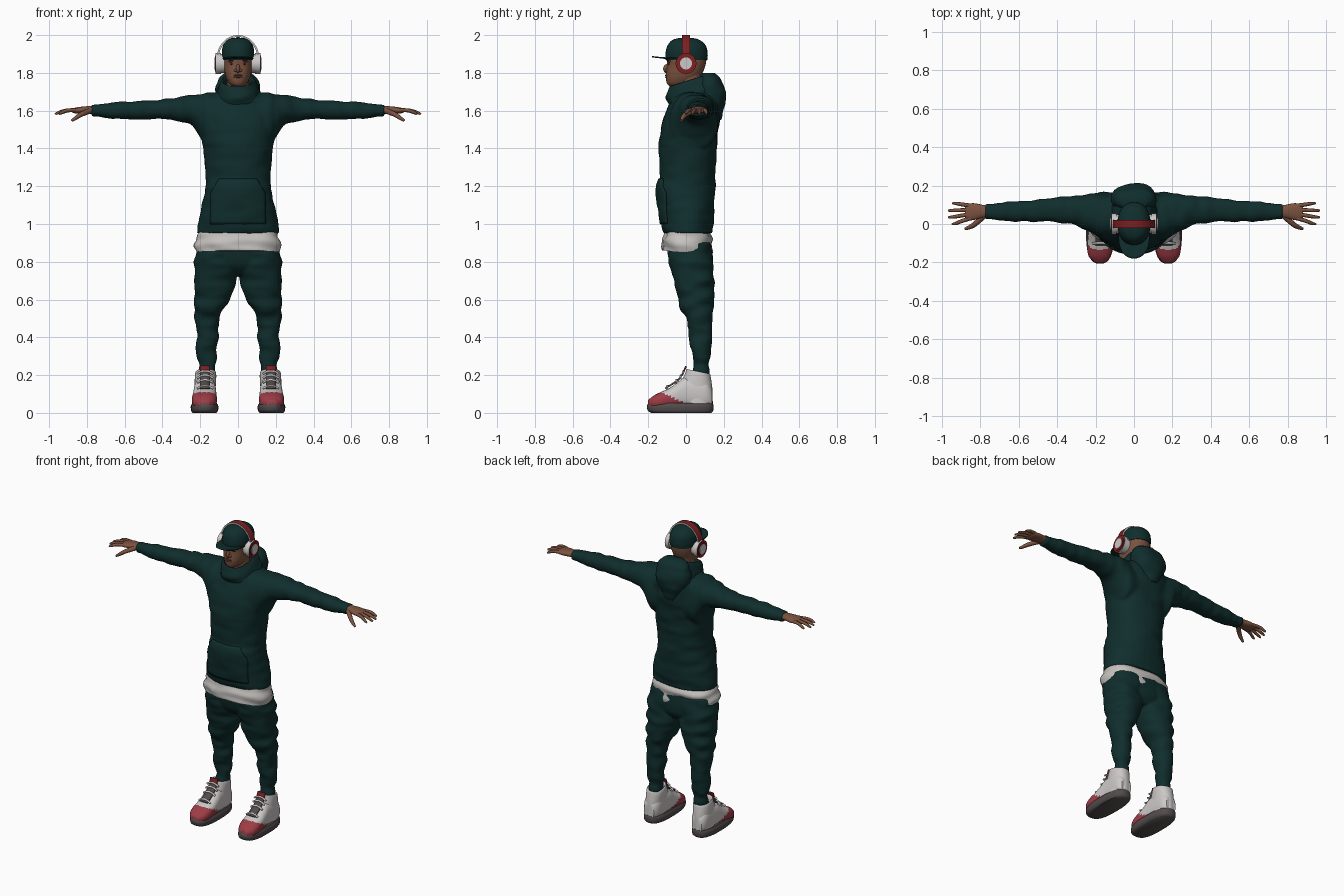
import bpy, bmesh, math
from mathutils import Vector, Matrix, noise

if "Cube" in bpy.data.objects:
    bpy.data.objects.remove(bpy.data.objects["Cube"], do_unlink=True)


def material(name, *rgb):
    mat = bpy.data.materials.new(name)
    mat.use_nodes = True
    mat.diffuse_color = (*rgb, 1)
    mat.node_tree.nodes["Principled BSDF"].inputs["Base Color"].default_value = (*rgb, 1)
    return mat


green = material("dark green cloth", .005, .027, .026)
white = material("white cloth", .55, .53, .51)
skin = material("brown skin", .2, .085, .05)
dark = material("dark brown", .04, .018, .012)
lip = material("lip brown", .14, .055, .04)
rose = material("shoe red", .34, .045, .06)
red = material("deep red", .2, .014, .016)
pale = material("pale leather", .6, .58, .57)
grey = material("sole grey", .085, .07, .072)

SIDES = ((1, "left"), (-1, "right"))


def spline(rows, steps):
    """Smoothly interpolated rows of numbers."""
    out = []
    for i in range(len(rows) - 1):
        quad = [rows[max(i - 1, 0)], rows[i], rows[i + 1], rows[min(i + 2, len(rows) - 1)]]
        for k in range(steps):
            t = k / steps
            out.append([b + t * ((c - a) + t * ((2 * a - 5 * b + 4 * c - d) + t * (3 * (b - c) + d - a))) / 2
                        for a, b, c, d in zip(*quad)])
    return out + [list(rows[-1])]


def loft(bm, axis, rows, power=2.2, tilt=0, folds=0, side=1, n=32, steps=5):
    """Closed skin over rounded sections; rows of four are symmetric in x."""
    rows = [(r[0], -r[1], *r[1:]) if len(r) == 4 else r for r in rows]
    rings = []
    for pos, a0, a1, b0, b1 in spline(rows, steps):
        ring = []
        for k in range(n):
            c, s = math.cos(math.tau * k / n), math.sin(math.tau * k / n)
            u = math.copysign(abs(c) ** (2 / power), c)
            v = math.copysign(abs(s) ** (2 / power), s)
            a = (a0 + a1) / 2 + (a1 - a0) / 2 * u
            b = (b0 + b1) / 2 + (b1 - b0) / 2 * v
            if folds:
                f = folds * noise.noise(Vector((pos * 22, a * 9, b * 9)))
                a, b = a + f * u, b + f * v
            p = {"x": (pos, a, b), "y": (a, pos, b), "z": (a, b, pos + tilt * b)}[axis]
            ring.append(bm.verts.new((p[0] * side, p[1], p[2])))
        rings.append(ring)
    for low, high in zip(rings, rings[1:]):
        for k in range(n):
            j = (k + 1) % n
            bm.faces.new((low[k], low[j], high[j], high[k]))
    bm.faces.new(rings[0])
    bm.faces.new(rings[-1])


def blob(bm, centre, radii):
    place = Matrix.Translation(centre) @ Matrix.Diagonal((*radii, 1))
    bmesh.ops.create_uvsphere(bm, u_segments=16, v_segments=10, radius=1, matrix=place)


def grid(bm, rows):
    rows = [[bm.verts.new(p) for p in row] for row in rows]
    for r, q in zip(rows, rows[1:]):
        for k in range(len(r) - 1):
            bm.faces.new((r[k], r[k + 1], q[k + 1], q[k]))


def finish(bm, name, mats, rule=None, voxel=0, thick=0):
    bmesh.ops.recalc_face_normals(bm, faces=bm.faces)
    for face in bm.faces:
        face.smooth = True
        if rule:
            face.material_index = rule(face)
    mesh = bpy.data.meshes.new(name)
    bm.to_mesh(mesh)
    bm.free()
    obj = bpy.data.objects.new(name, mesh)
    bpy.context.collection.objects.link(obj)
    for mat in mats:
        mesh.materials.append(mat)
    if voxel:
        mod = obj.modifiers.new("fuse", "REMESH")
        mod.mode, mod.voxel_size, mod.use_smooth_shade = "VOXEL", voxel, True
        mod = obj.modifiers.new("soften", "SMOOTH")
        mod.iterations = 3
    else:
        bpy.ops.object.select_all(action="DESELECT")
        obj.select_set(True)
        bpy.context.view_layer.objects.active = obj
        bpy.ops.object.shade_smooth_by_angle(angle=math.radians(50))
    if thick:
        mod = obj.modifiers.new("thickness", "SOLIDIFY")
        mod.thickness, mod.offset = thick, 0
    return obj


def tube(name, points, radius, mat, taper=None):
    curve = bpy.data.curves.new(name, "CURVE")
    curve.dimensions, curve.bevel_depth, curve.bevel_resolution = "3D", radius, 2
    curve.use_fill_caps = True
    line = curve.splines.new("NURBS")
    line.points.add(len(points) - 1)
    line.use_endpoint_u, line.order_u = True, 3
    for i, (point, co) in enumerate(zip(line.points, points)):
        point.co = (*co, 1)
        point.radius = taper[i] if taper else 1
    curve.materials.append(mat)
    bpy.context.collection.objects.link(bpy.data.objects.new(name, curve))


# Hoodie: torso fused with both sleeves
bm = bmesh.new()
loft(bm, "z", [(.95, .218, -.118, .14), (1.0, .214, -.13, .145), (1.1, .192, -.148, .15),
               (1.19, .174, -.157, .157), (1.25, .17, -.14, .155), (1.4, .183, -.143, .163),
               (1.5, .2, -.135, .172), (1.6, .195, -.105, .178), (1.66, .16, -.08, .175),
               (1.71, .1, -.06, .15)], folds=.008)
for side, _ in SIDES:
    loft(bm, "x", [(.06, -.09, .16, 1.36, 1.7), (.16, -.085, .165, 1.39, 1.695), (.2, -.06, .16, 1.46, 1.69),
                   (.25, -.03, .155, 1.525, 1.682), (.32, -.005, .147, 1.547, 1.672), (.4, .008, .137, 1.553, 1.66),
                   (.5, .012, .128, 1.556, 1.657), (.6, .015, .12, 1.556, 1.647), (.7, .02, .112, 1.563, 1.638),
                   (.74, .025, .108, 1.568, 1.636), (.775, .027, .105, 1.57, 1.634)], folds=.009, side=side)
hoodie = finish(bm, "hoodie", [green], voxel=.009)

# Front pocket wrapped on the hoodie
bm = bmesh.new()
rows = []
for i in range(15):
    z = 1 + i * .017
    half = .145 if z < 1.16 else .145 - (z - 1.16) * .6
    rows.append([(half * k / 10, -.25, z) for k in range(-10, 11)])
grid(bm, rows)
pocket = finish(bm, "front_pocket", [green], thick=.008)
wrap = pocket.modifiers.new("wrap", "SHRINKWRAP")
wrap.target, wrap.wrap_method, wrap.wrap_mode = hoodie, "PROJECT", "ABOVE_SURFACE"
wrap.use_project_y, wrap.offset = True, .003
pocket.modifiers.move(1, 0)

# Collar and lowered hood
bm = bmesh.new()
loft(bm, "z", [(1.64, .125, -.085, .16), (1.68, .118, -.1, .175), (1.72, .105, -.1, .165), (1.75, .092, -.088, .14),
               (1.755, .082, -.078, .12), (1.74, .074, -.07, .105), (1.69, .07, -.06, .09)], tilt=.32, folds=.012)
loft(bm, "z", [(1.55, .03, .13, .178), (1.6, .072, .1, .2), (1.66, .11, .06, .21), (1.72, .118, .05, .206),
               (1.77, .1, .065, .18), (1.8, .065, .085, .145)], folds=.012)
finish(bm, "hood", [green])

# Undershirt hem
bm = bmesh.new()
loft(bm, "z", [(.85, .222, -.122, .132), (.88, .226, -.126, .136), (.93, .22, -.12, .135), (.98, .2, -.1, .12)],
     power=2.4, tilt=-.08, folds=.016)
finish(bm, "undershirt", [white])

# Trousers: hips fused with both legs
bm = bmesh.new()
loft(bm, "z", [(.73, .05, -.03, .11), (.78, .18, -.08, .14), (.86, .215, -.1, .14), (.92, .21, -.1, .13)])
for side, _ in SIDES:
    loft(bm, "z", [(.9, .0, .215, -.1, .13), (.8, .0, .23, -.09, .142), (.72, .004, .232, -.07, .146),
                   (.66, .02, .232, -.055, .146), (.6, .045, .231, -.042, .144), (.54, .08, .229, -.027, .142),
                   (.5, .097, .226, -.004, .14), (.4, .105, .217, .018, .137), (.3, .112, .216, .034, .128),
                   (.25, .12, .208, .034, .125), (.17, .128, .205, .03, .12)], folds=.014, side=side)
finish(bm, "trousers", [green], voxel=.008)

# Head with nose
bm = bmesh.new()
loft(bm, "z", [(1.66, .062, -.04, .08), (1.75, .058, -.05, .078), (1.82, .06, -.04, .09)])
loft(bm, "z", [(1.728, .025, -.085, .01), (1.742, .045, -.1, .04), (1.77, .061, -.106, .066), (1.8, .07, -.105, .088),
               (1.84, .077, -.1, .103), (1.88, .08, -.102, .108), (1.93, .074, -.09, .1)])
blob(bm, (0, -.102, 1.822), (.011, .019, .024))
for side, _ in SIDES:
    blob(bm, (.012 * side, -.1, 1.813), (.01, .012, .008))
    blob(bm, (.03 * side, -.084, 1.861), (.022, .014, .007))
finish(bm, "head", [skin])

# Eyes, brows and lips
bm = bmesh.new()
for side, _ in SIDES:
    blob(bm, (.03 * side, -.088, 1.846), (.012, .008, .004))
    blob(bm, (.031 * side, -.09, 1.865), (.017, .009, .003))
finish(bm, "eyes_and_brows", [dark])
bm = bmesh.new()
for z in (1.778, 1.787):
    blob(bm, (0, -.1, z), (.024, .012, .005))
finish(bm, "lips", [lip])

# Cap crown, button and brim
bm = bmesh.new()
loft(bm, "z", [(1.868, .083, -.108, .113), (1.9, .086, -.109, .115), (1.94, .081, -.1, .107),
               (1.97, .062, -.078, .08), (1.983, .035, -.045, .045), (1.986, .006, -.006, .006)])
blob(bm, (0, 0, 1.986), (.01, .01, .005))
finish(bm, "cap_crown", [green])
bm = bmesh.new()
rows = []
for v in range(7):
    row = []
    for k in range(-12, 13):
        t = math.radians(80) * k / 12
        c, s, f = math.cos(t), math.sin(t), v / 6
        y = (1 - f) * -.1 * c + f * (-.02 - .16 * c ** .6)
        row.append((.082 * s, y, 1.876 + .01 * f - .008 * s * s * f))
    rows.append(row)
grid(bm, rows)
finish(bm, "cap_brim", [green], thick=.007)

# Headphone band: red strip with pale edges
bm = bmesh.new()
rows = []
for k in range(41):
    t = math.pi * k / 40
    c, s = math.cos(t), math.sin(t)
    rows.append([(r * c, y, 1.87 + (r + .016) * s)
                 for r, y in ((.114, -.022), (.114, .022), (.104, .022), (.104, -.022), (.114, -.022))])
grid(bm, rows)
bmesh.ops.remove_doubles(bm, verts=bm.verts, dist=.0001)
finish(bm, "headphone_band", [red, pale], lambda f: int(abs(f.normal.y) > .7))

# Headphone cups with rings
for side, label in SIDES:
    bm = bmesh.new()
    for x0, x1, r in ((.072, .092, .05), (.09, .118, .055), (.117, .121, .043), (.12, .124, .032)):
        place = Matrix.Translation(((x0 + x1) / 2 * side, 0, 1.85)) @ Matrix.Rotation(math.pi / 2, 4, "Y")
        bmesh.ops.create_cone(bm, cap_ends=True, segments=32, radius1=r, radius2=r, depth=x1 - x0, matrix=place)
    ring = lambda f: int(.1165 < abs(f.calc_center_median().x) < .1215)
    finish(bm, label + "_headphone_cup", [pale, red], ring)

# Hands: palm, four fingers and a thumb
for side, label in SIDES:
    bm = bmesh.new()
    loft(bm, "x", [(.74, .04, .092, 1.58, 1.626), (.79, .032, .1, 1.584, 1.624), (.83, .022, .108, 1.584, 1.621),
                   (.865, .018, .106, 1.586, 1.615), (.88, .025, .1, 1.592, 1.61)], side=side)
    finish(bm, label + "_palm", [skin])
    for i, (x, y) in enumerate(((.948, .0), (.967, .035), (.968, .07), (.945, .108))):
        root = .03 + i * .022
        tube(f"{label}_finger_{i + 1}", [(.85 * side, root, 1.603), (.9 * side, (root + y) / 2, 1.604),
             ((x - .015) * side, y, 1.59), (x * side, y, 1.582)], .0105, skin, (1, 1, .85, .5))
    tube(label + "_thumb", [(.78 * side, .045, 1.6), (.825 * side, .0, 1.585), (.86 * side, -.02, 1.56),
         (.88 * side, -.025, 1.547)], .014, skin, (1.1, 1, .8, .5))

# Shoes: sole, upper with red toe, tongue and laces
for side, label in SIDES:
    bm = bmesh.new()
    loft(bm, "z", [(0, .115, .24, -.185, .135), (.012, .106, .248, -.202, .144), (.035, .104, .25, -.207, .146),
                   (.052, .112, .242, -.2, .142)], power=2.7, side=side)
    finish(bm, label + "_sole", [grey])
    bm = bmesh.new()
    loft(bm, "y", [(-.2, .15, .208, .03, .068), (-.17, .124, .235, .02, .092), (-.13, .112, .244, .02, .112),
                   (-.09, .112, .242, .02, .13), (-.05, .114, .238, .02, .158), (0, .116, .234, .02, .19),
                   (.1, .12, .23, .02, .18), (.138, .14, .212, .03, .13)], power=2.5, side=side, steps=8)
    loft(bm, "z", [(.06, .122, .232, -.03, .142), (.15, .118, .23, -.025, .14), (.21, .115, .228, -.004, .132),
                   (.232, .12, .223, .002, .126), (.222, .13, .212, .012, .115), (.17, .135, .208, .02, .11)],
         tilt=-.2, side=side)

    def toe(face):
        c = face.calc_center_median()
        return int(c.z < .05 - .45 * c.y and c.y < .01)
    finish(bm, label + "_shoe_upper", [pale, rose], toe)
    path = spline([(-.11, .13), (-.05, .168), (-.022, .2), (-.008, .228), (0, .248)], 4)
    bm = bmesh.new()
    grid(bm, [[((.174 + dx) * side, y, z) for dx in (-.027, 0, .027)] for y, z in path])
    finish(bm, label + "_tongue", [grey, red], lambda f: int(f.calc_center_median().z > .212), thick=.009)
    for i, (y, z) in enumerate(path[1:12:3]):
        tube(f"{label}_lace_{i + 1}", [((.174 + dx) * side, y - drop * .2, z + .006 - drop)
             for dx, drop in ((-.042, .014), (-.02, 0), (.02, 0), (.042, .014))], .006, pale)
